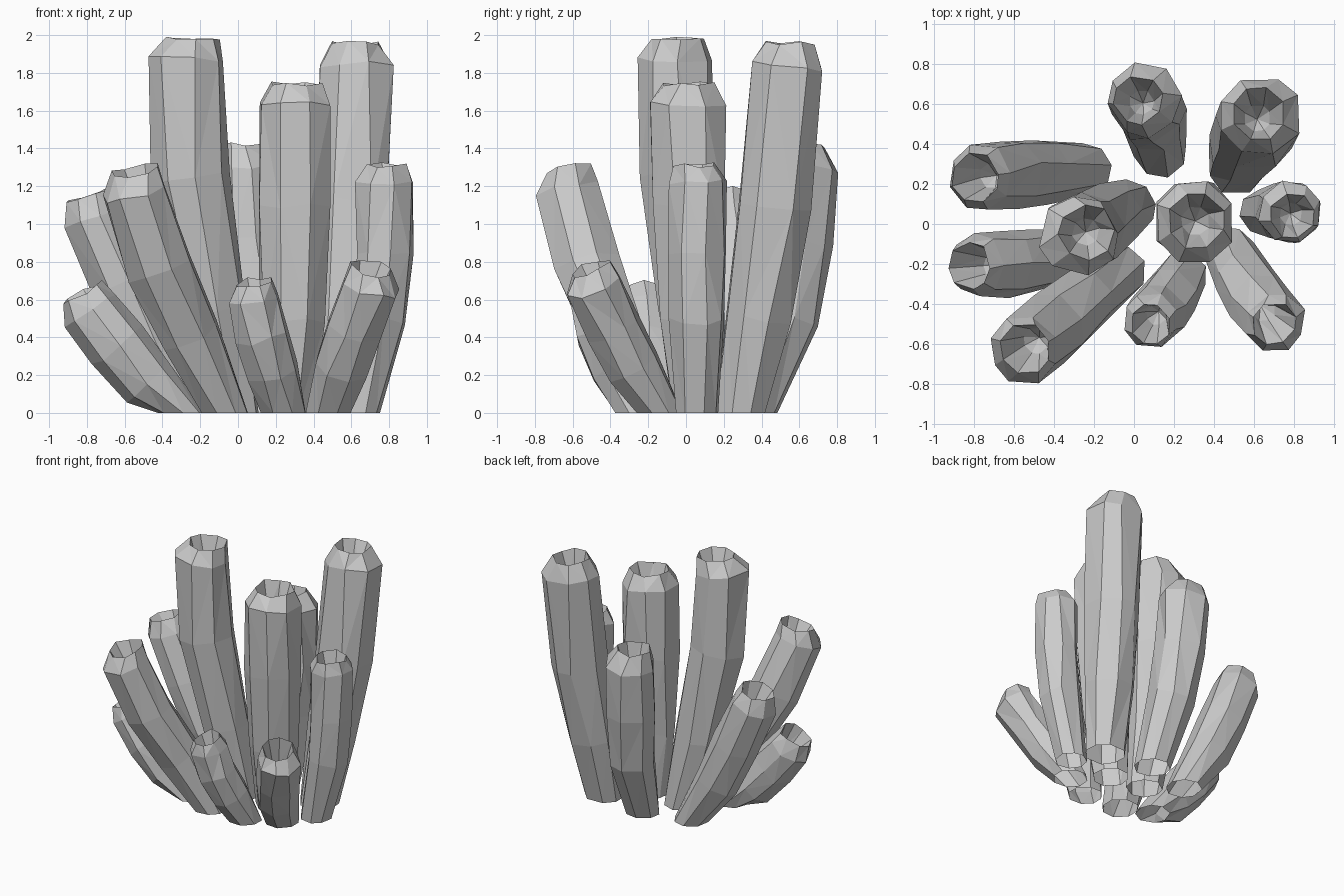
import bpy, bmesh, math, random
from mathutils import Vector

if "Cube" in bpy.data.objects:
    bpy.data.objects.remove(bpy.data.objects["Cube"])

random.seed(4)
SIDES = 8


def tube(name, path):
    """Hollow faceted tube; path is base, lower, upper, shoulder, rim as (x, y, z, radius)."""
    pts = [Vector(p[:3]) for p in path]
    rad = [p[3] for p in path]
    n = len(pts)
    axes = [Vector((0, 0, 1))]
    for i in range(1, n):
        axes.append((pts[min(i + 1, n - 1)] - pts[i - 1]).normalized())
    axes[-1] = axes[-2]
    # Mouth: the walls turn in and go down into a narrowing pit
    end = axes[-1]
    pts.append(pts[-1] - end * 0.22)
    rad.append(rad[-1] * 0.5)
    axes.append(end)

    bm = bmesh.new()
    phase = random.uniform(0, 0.7)
    rings = []
    for i, (c, r, ax) in enumerate(zip(pts, rad, axes)):
        turn = Vector((0, 0, 1)).rotation_difference(ax)
        ring = []
        for k in range(SIDES):
            a = 2 * math.pi * k / SIDES + phase + random.uniform(-0.12, 0.12)
            rr = r * random.uniform(1.0, 1.08)
            v = c + turn @ Vector((rr * math.cos(a), rr * math.sin(a), 0))
            if i > 0:
                v += ax * random.uniform(-0.015, 0.015)
            v.z = max(v.z, 0)
            ring.append(bm.verts.new(v))
        rings.append(ring)
    for lo, hi in zip(rings, rings[1:]):
        for k in range(SIDES):
            j = (k + 1) % SIDES
            bm.faces.new((lo[k], lo[j], hi[j], hi[k]))
    # Pit floor comes to a point; the foot stays open
    tip = bm.verts.new(pts[-1] - end * 0.08)
    for k in range(SIDES):
        bm.faces.new((rings[-1][k], rings[-1][(k + 1) % SIDES], tip))
    bmesh.ops.triangulate(bm, faces=[f for f in bm.faces if len(f.verts) == 4])
    me = bpy.data.meshes.new(name)
    bm.to_mesh(me)
    bm.free()
    bpy.context.collection.objects.link(bpy.data.objects.new(name, me))


# Tall central tubes
tube("tall_left_tube", [(-.02, .09, 0, .125), (-.13, .03, .55, .165), (-.25, -.04, 1.25, .20),
                        (-.275, -.06, 1.87, .195), (-.235, -.04, 1.99, .135)])
tube("centre_tube", [(.27, .06, 0, .125), (.29, .03, .5, .175), (.30, .015, 1.1, .20),
                     (.30, .01, 1.64, .20), (.31, .015, 1.74, .14)])
tube("tall_right_tube", [(.51, .29, 0, .14), (.55, .38, .5, .175), (.605, .47, 1.1, .20),
                         (.63, .54, 1.83, .20), (.62, .55, 1.96, .13)])
# Medium tubes
tube("back_tube", [(.13, .36, 0, .125), (.095, .53, .5, .165), (.065, .59, .9, .18),
                   (.05, .62, 1.29, .18), (.02, .62, 1.42, .12)])
tube("right_tube", [(.64, .06, 0, .11), (.75, .06, .5, .145), (.775, .06, .85, .15),
                    (.775, .06, 1.23, .15), (.79, .04, 1.315, .11)])
tube("left_back_tube", [(-.24, .27, 0, .125), (-.46, .26, .36, .16), (-.62, .25, .70, .17),
                        (-.765, .235, 1.04, .165), (-.79, .23, 1.15, .12)])
tube("front_left_tube", [(-.07, -.24, 0, .125), (-.26, -.38, .42, .16), (-.42, -.52, .78, .18),
                         (-.55, -.63, 1.17, .17), (-.54, -.625, 1.29, .125)])
# Short outer tubes
tube("short_left_tube", [(-.30, -.15, 0, .12), (-.48, -.18, .17, .15), (-.64, -.2, .36, .165),
                         (-.78, -.205, .54, .155), (-.82, -.21, .64, .115)])
tube("short_front_tube", [(.24, -.26, 0, .12), (.18, -.36, .22, .14), (.12, -.44, .42, .145),
                          (.08, -.48, .60, .135), (.08, -.50, .69, .10)])
tube("short_right_tube", [(.48, -.14, 0, .12), (.55, -.28, .25, .145), (.62, -.39, .45, .15),
                          (.705, -.49, .67, .15), (.70, -.50, .77, .11)])
